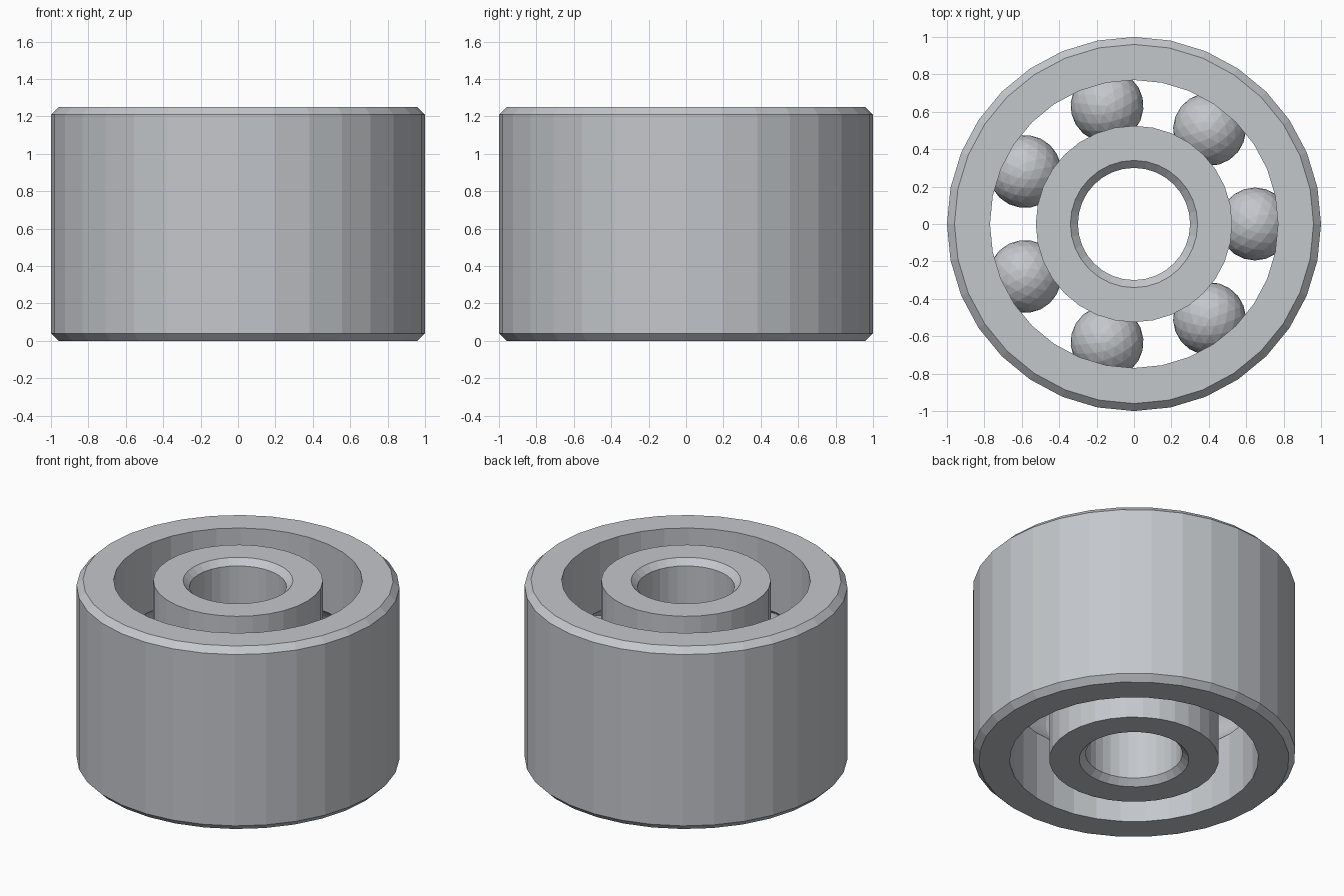
import bpy, bmesh, math
from mathutils import Matrix

cube = bpy.data.objects.get("Cube")
if cube:
    bpy.data.objects.remove(cube, do_unlink=True)

HEIGHT, CHAMFER, SIDES = 1.25, 0.04, 32
MID = HEIGHT / 2
OUTER, OUTER_RACE, INNER_RACE, BORE = 1.0, 0.77, 0.525, 0.3
PITCH = (OUTER_RACE + INNER_RACE) / 2
BALL, GROOVE, BALLS = 0.195, 0.2, 7

steel = bpy.data.materials.new("brushed steel")
steel.use_nodes = True
steel.diffuse_color = (0.55, 0.57, 0.60, 1)
steel.node_tree.nodes["Principled BSDF"].inputs["Base Color"].default_value = steel.diffuse_color


def finish(name, bm):
    mesh = bpy.data.meshes.new(name)
    bm.to_mesh(mesh)
    bm.free()
    mesh.materials.append(steel)
    obj = bpy.data.objects.new(name, mesh)
    bpy.context.collection.objects.link(obj)
    return obj


def groove(race, steps=12):
    """Arc of the ball groove cut into a race wall, from bottom to top."""
    side = 1 if race > PITCH else -1
    half = math.acos(abs(race - PITCH) / GROOVE)
    angles = [half * (2 * i / steps - 1) for i in range(steps + 1)]
    return [(PITCH + side * GROOVE * math.cos(a), MID + GROOVE * math.sin(a)) for a in angles]


def chamfered_wall(radius, inset):
    """Plain wall with chamfered rims, from bottom to top."""
    return [(radius + inset, 0), (radius, CHAMFER),
            (radius, HEIGHT - CHAMFER), (radius + inset, HEIGHT)]


def race_wall(radius):
    return [(radius, 0), *groove(radius), (radius, HEIGHT)]


def ring(name, inside, outside):
    """Revolve a closed profile around the z axis."""
    profile = outside + inside[::-1]
    bm = bmesh.new()
    loops = []
    for s in range(SIDES):
        a = math.tau * s / SIDES
        loops.append([bm.verts.new((r * math.cos(a), r * math.sin(a), z)) for r, z in profile])
    count = len(profile)
    for s in range(SIDES):
        here, there = loops[s], loops[(s + 1) % SIDES]
        for i in range(count):
            j = (i + 1) % count
            bm.faces.new((here[i], there[i], there[j], here[j]))
    bmesh.ops.recalc_face_normals(bm, faces=bm.faces[:])
    return finish(name, bm)


# Outer and inner races
ring("outer_ring", race_wall(OUTER_RACE), chamfered_wall(OUTER, -CHAMFER))
ring("inner_ring", chamfered_wall(BORE, CHAMFER), race_wall(INNER_RACE))

# Rolling balls, evenly spaced in the groove
for k in range(BALLS):
    bm = bmesh.new()
    place = Matrix.Rotation(math.tau * k / BALLS, 4, "Z") @ Matrix.Translation((PITCH, 0, MID))
    bmesh.ops.create_icosphere(bm, subdivisions=3, radius=BALL, matrix=place)
    finish(f"ball_{k + 1}", bm)
